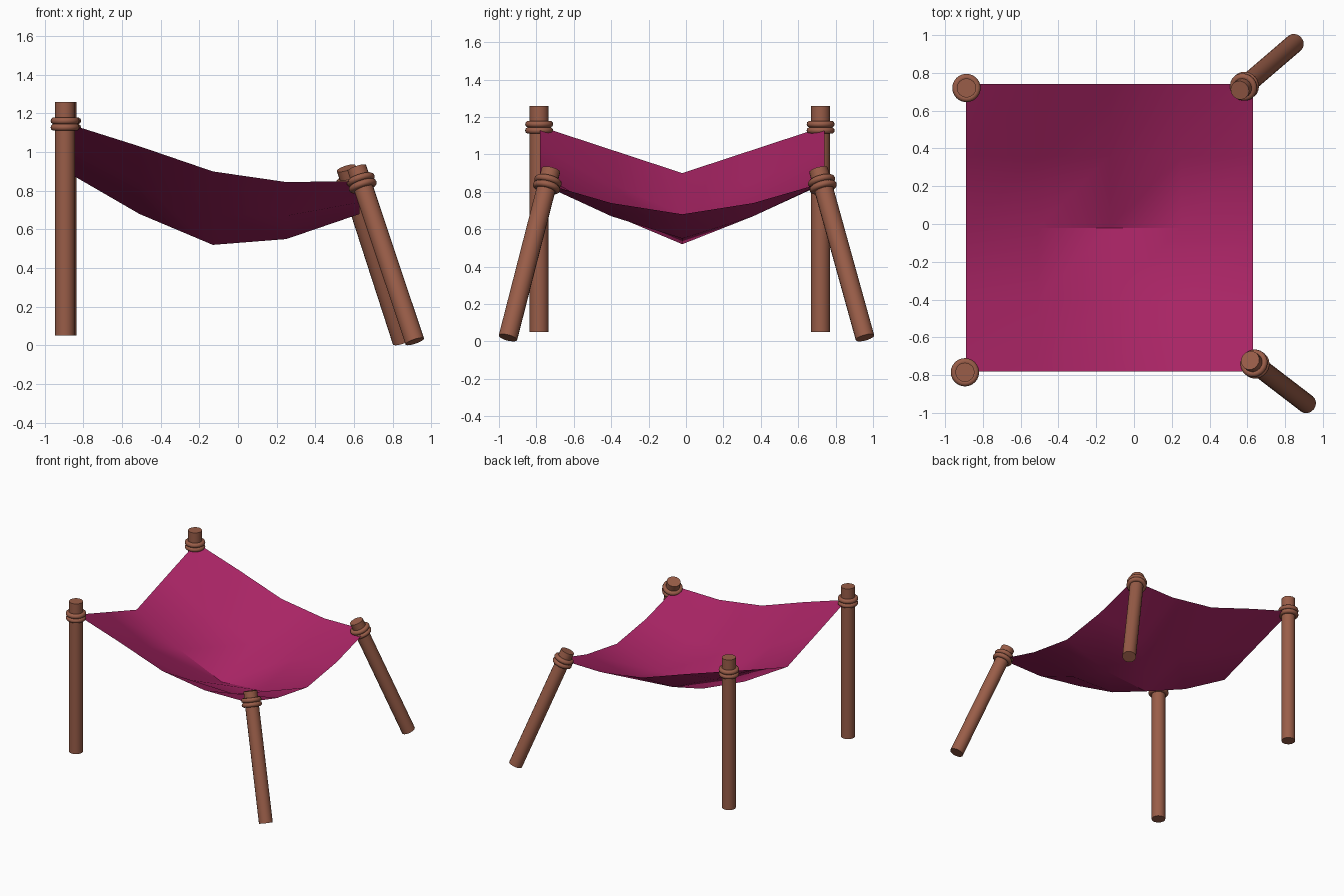
import bpy, bmesh
from mathutils import Vector

if "Cube" in bpy.data.objects:
    bpy.data.objects.remove(bpy.data.objects["Cube"])


def material(name, rgb):
    m = bpy.data.materials.new(name)
    m.diffuse_color = (*rgb, 1)
    m.use_nodes = True
    m.node_tree.nodes["Principled BSDF"].inputs["Base Color"].default_value = m.diffuse_color
    return m


wood = material("brown wood", (0.32, 0.11, 0.065))
fabric = material("magenta fabric", (0.40, 0.018, 0.13))


def finish(obj, name, mat):
    obj.name = name
    obj.data.materials.append(mat)
    bpy.ops.object.shade_smooth_by_angle(angle=0.7)


# Post between two points, with two lashing rings near its top
def post(name, bottom, top, ring_drop):
    a, b = Vector(bottom), Vector(top)
    axis = (b - a).normalized()
    rot = axis.to_track_quat('Z', 'Y').to_euler()
    bpy.ops.mesh.primitive_cylinder_add(vertices=16, radius=0.051, depth=(b - a).length,
                                        location=(a + b) / 2, rotation=rot)
    finish(bpy.context.object, name, wood)
    for label, shift in (("upper", -0.017), ("lower", 0.017)):
        bpy.ops.mesh.primitive_torus_add(major_segments=24, minor_segments=10,
                                         major_radius=0.057, minor_radius=0.018,
                                         location=b - axis * (ring_drop + shift * -1 * -1),
                                         rotation=rot)
        finish(bpy.context.object, f"{name}_{label}_ring", wood)


post("left_front_post", (-0.895, -0.785, 0.05), (-0.895, -0.785, 1.26), 0.115)
post("left_back_post", (-0.887, 0.72, 0.05), (-0.887, 0.72, 1.26), 0.115)
post("right_front_post", (0.915, -0.952, 0.02), (0.615, -0.722, 0.917), 0.083)
post("right_back_post", (0.85, 0.957, 0.02), (0.56, 0.708, 0.917), 0.083)

# Sagging cloth: heights along x for the edge, quarter and centre rows
edge = (1.15, 1.03, 0.90, 0.845, 0.85)
quarter = (1.025, 0.845, 0.68, 0.67, 0.74)
centre = (0.90, 0.68, 0.52, 0.55, 0.68)
bm = bmesh.new()
grid = [[bm.verts.new((-0.89 + 0.38 * i, -0.78 + 0.38 * j, z)) for i, z in enumerate(row)]
        for j, row in enumerate((edge, quarter, centre, quarter, edge))]
for j in range(4):
    for i in range(4):
        bm.faces.new((grid[j][i], grid[j][i + 1], grid[j + 1][i + 1], grid[j + 1][i]))
mesh = bpy.data.meshes.new("cloth")
bm.to_mesh(mesh)
bm.free()
cloth = bpy.data.objects.new("cloth", mesh)
bpy.context.collection.objects.link(cloth)
bpy.ops.object.select_all(action='DESELECT')
cloth.select_set(True)
bpy.context.view_layer.objects.active = cloth
finish(cloth, "cloth", fabric)
